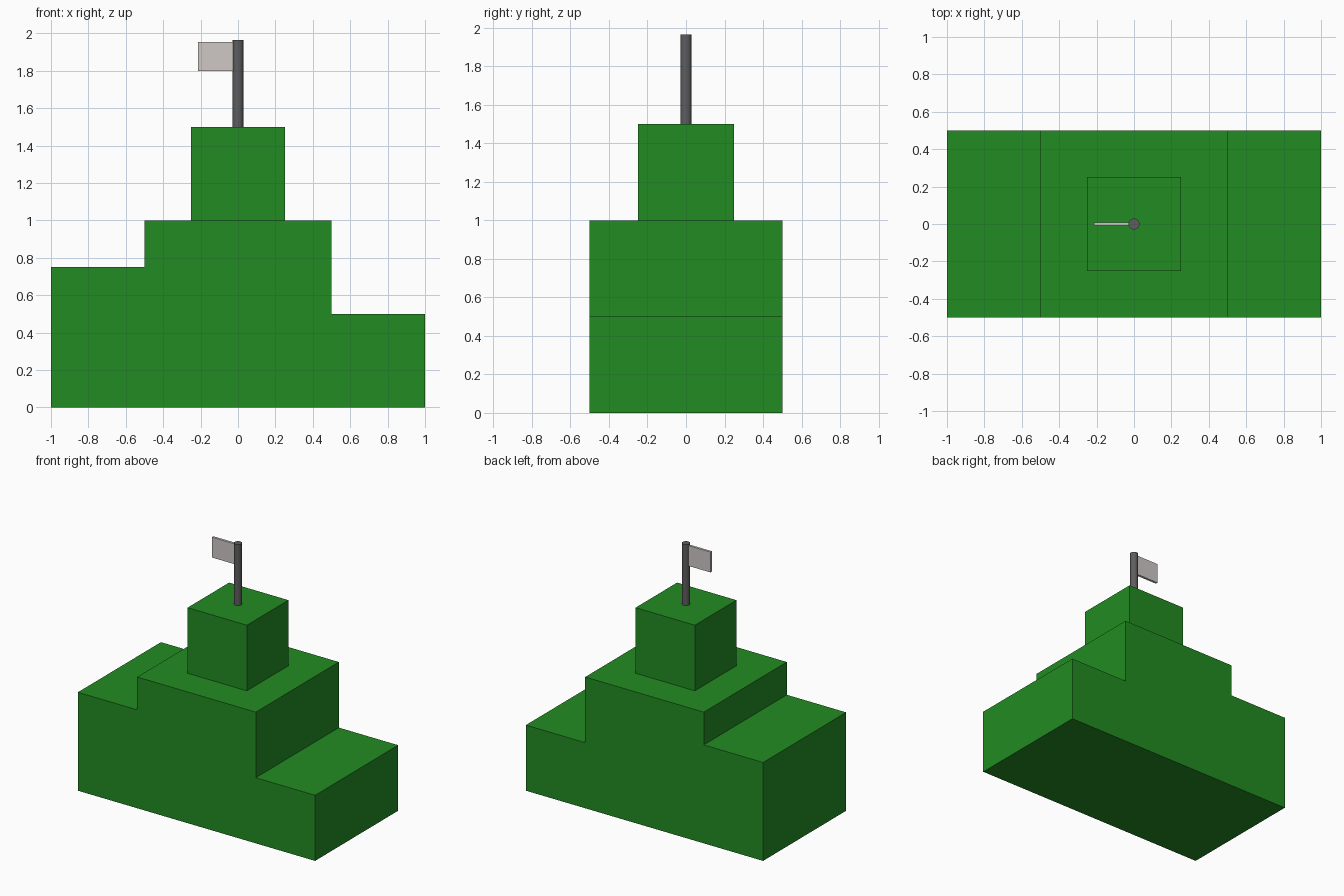
import bpy, bmesh, math

if "Cube" in bpy.data.objects:
    bpy.data.objects.remove(bpy.data.objects["Cube"])


def material(name, rgb):
    m = bpy.data.materials.new(name)
    m.diffuse_color = (*rgb, 1)
    m.use_nodes = True
    m.node_tree.nodes["Principled BSDF"].inputs["Base Color"].default_value = m.diffuse_color
    return m


green = material("green", (0.016, 0.258, 0.016))
dark_grey = material("dark_grey", (0.115, 0.11, 0.11))
pale_grey = material("pale_grey", (0.62, 0.58, 0.565))


def box(name, x0, x1, y0, y1, z0, z1, mat):
    bpy.ops.mesh.primitive_cube_add(
        size=1, location=((x0 + x1) / 2, (y0 + y1) / 2, (z0 + z1) / 2))
    ob = bpy.context.object
    ob.name = name
    ob.scale = (x1 - x0, y1 - y0, z1 - z0)
    bpy.ops.object.transform_apply(location=False, rotation=False, scale=True)
    ob.data.materials.append(mat)
    return ob


# Stepped base: front profile extruded from front to back
profile = [(-1, 0), (1, 0), (1, 0.5), (0.5, 0.5), (0.5, 1),
           (-0.5, 1), (-0.5, 0.75), (-1, 0.75)]
bm = bmesh.new()
face = bm.faces.new([bm.verts.new((x, -0.5, z)) for x, z in profile])
ext = bmesh.ops.extrude_face_region(bm, geom=[face], use_keep_orig=True)
bmesh.ops.translate(bm, vec=(0, 1, 0),
                    verts=[v for v in ext["geom"] if isinstance(v, bmesh.types.BMVert)])
bmesh.ops.recalc_face_normals(bm, faces=bm.faces)
mesh = bpy.data.meshes.new("stepped_base")
bm.to_mesh(mesh)
bm.free()
mesh.materials.append(green)
bpy.context.collection.objects.link(bpy.data.objects.new("stepped_base", mesh))

# Top block
box("top_block", -0.25, 0.25, -0.25, 0.25, 1, 1.5, green)

# Flag pole
bpy.ops.mesh.primitive_cylinder_add(vertices=24, radius=0.029, depth=0.465,
                                    location=(0, 0, 1.7325))
pole = bpy.context.object
pole.name = "flag_pole"
pole.data.materials.append(dark_grey)
bpy.ops.object.shade_smooth_by_angle(angle=math.radians(40))

# Flag
box("flag", -0.213, -0.02, -0.009, 0.009, 1.8, 1.955, pale_grey)
